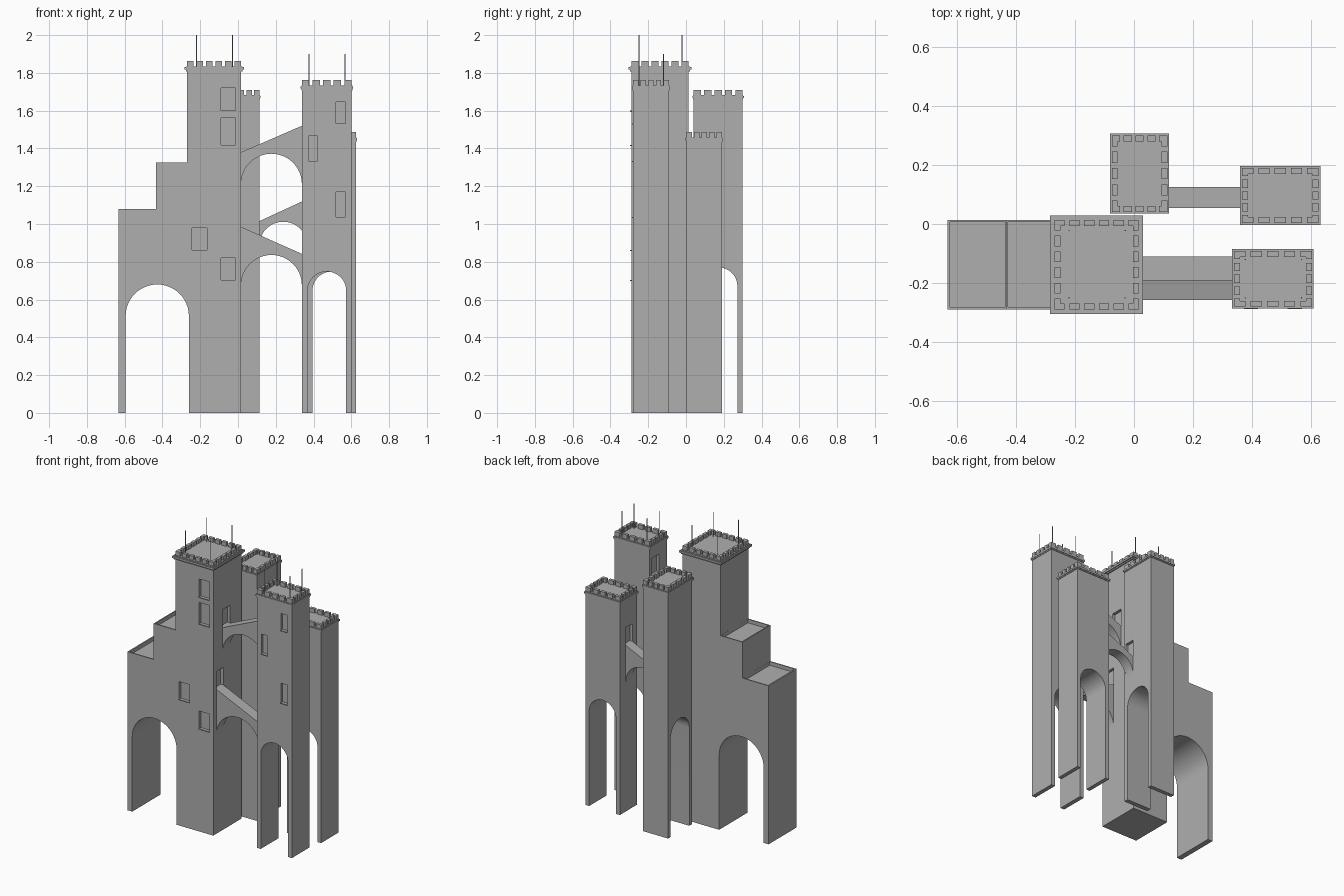
import bpy, bmesh, math
from mathutils import Vector

if "Cube" in bpy.data.objects:
    bpy.data.objects.remove(bpy.data.objects["Cube"])

stone = bpy.data.materials.new("dark_stone")
stone.diffuse_color = (0.43, 0.43, 0.43, 1)
stone.use_nodes = True
stone.node_tree.nodes["Principled BSDF"].inputs["Base Color"].default_value = stone.diffuse_color


def mesh_object(name, bm):
    bmesh.ops.recalc_face_normals(bm, faces=bm.faces)
    me = bpy.data.meshes.new(name)
    bm.to_mesh(me)
    bm.free()
    me.materials.append(stone)
    ob = bpy.data.objects.new(name, me)
    bpy.context.collection.objects.link(ob)
    return ob


def add_box(bm, x0, x1, y0, y1, z0, z1):
    vs = bmesh.ops.create_cube(bm, size=1)["verts"]
    for v in vs:
        v.co = Vector((x1 if v.co.x > 0 else x0, y1 if v.co.y > 0 else y0, z1 if v.co.z > 0 else z0))


def prism(name, pts, a, b, axis="y"):
    """Extrude an (along, z) outline through the y or x axis."""
    bm = bmesh.new()
    place = (lambda u, z, d: (u, d, z)) if axis == "y" else (lambda u, z, d: (d, u, z))
    face = bm.faces.new([bm.verts.new(place(u, z, a)) for u, z in pts])
    ext = bmesh.ops.extrude_face_region(bm, geom=[face])["geom"]
    shift = Vector(place(0, 0, b - a))
    bmesh.ops.translate(bm, verts=[v for v in ext if isinstance(v, bmesh.types.BMVert)], vec=shift)
    # extruding a lone face leaves the start cap in place only if it still exists
    return mesh_object(name, bm)


def arc(u0, u1, top, n=24):
    """Half circle between u0 and u1 (right to left) touching z = top."""
    c, r = (u0 + u1) / 2, (u1 - u0) / 2
    return [(c + r * math.cos(math.pi * i / n), top - r + r * math.sin(math.pi * i / n)) for i in range(n + 1)]


def portal(lo, hi, u0, u1, top, roofline):
    """Outline of a block standing on the ground with an arched opening."""
    return [(lo, 0), (u0, 0)] + arc(u0, u1, top)[::-1] + [(u1, 0), (hi, 0)] + roofline


def carve(ob, boxes):
    """Cut recesses out of a part."""
    bm = bmesh.new()
    for b in boxes:
        add_box(bm, *b)
    cutter = mesh_object("cutter", bm)
    cutter.hide_render = True
    mod = ob.modifiers.new("recesses", "BOOLEAN")
    mod.object, mod.operation, mod.solver = cutter, "DIFFERENCE", "EXACT"
    bpy.context.view_layer.objects.active = ob
    bpy.ops.object.modifier_apply(modifier=mod.name)
    bpy.data.objects.remove(cutter)


def spans(lo, hi, n, gap=0.45):
    """n teeth between lo and hi, gaps narrower than the teeth."""
    w = (hi - lo) / (n + (n - 1) * gap)
    return [(lo + i * w * (1 + gap), lo + i * w * (1 + gap) + w) for i in range(n)]


def battlement(name, x0, x1, y0, y1, z0, z1, z2, lip, nx, ny, t=0.02):
    """Projecting ledge with a ring of merlons, L-shaped at the corners."""
    bm = bmesh.new()
    h = (z1 - z0) / 3
    add_box(bm, x0 - lip * .5, x1 + lip * .5, y0 - lip * .5, y1 + lip * .5, z0, z0 + h)
    add_box(bm, x0 - lip, x1 + lip, y0 - lip, y1 + lip, z0 + h, z1 - h * .5)
    add_box(bm, x0 - lip * .5, x1 + lip * .5, y0 - lip * .5, y1 + lip * .5, z1 - h * .5, z1)
    for a, b in spans(x0, x1, nx):
        add_box(bm, a, b, y0, y0 + t, z1, z2)
        add_box(bm, a, b, y1 - t, y1, z1, z2)
    for i, (a, b) in enumerate(spans(y0, y1, ny)):
        if i == 0:
            a += t
        if i == ny - 1:
            b -= t
        add_box(bm, x0, x0 + t, a, b, z1, z2)
        add_box(bm, x1 - t, x1, a, b, z1, z2)
    mesh_object(name, bm)


def poles(name, xs, ys, z0, z1, r=0.0025):
    bm = bmesh.new()
    for x in xs:
        for y in ys:
            c = bmesh.ops.create_cone(bm, cap_ends=True, segments=8, radius1=r, radius2=r, depth=z1 - z0)
            bmesh.ops.translate(bm, verts=c["verts"], vec=(x, y, (z0 + z1) / 2))
    mesh_object(name, bm)


def sills(name, windows, y):
    bm = bmesh.new()
    for x0, x1, z0, z1 in windows:
        add_box(bm, x0, x1, y - 0.007, y + 0.004, z0 - 0.003, z0 + 0.003)
    mesh_object(name, bm)


def bridge(name, x0, x1, y0, y1, zl, zr, top):
    """Sloping buttress with an arched underside."""
    prism(name, arc(x0, x1, top) + [(x0, zl), (x1, zr)], y0, y1)


D = 0.02     # recess depth
H = 0.12     # doorway height

# main tower with stepped wing and gateway
MX, MY = (-0.269, 0.016), (-0.289, 0.014)
main = prism("main_tower", portal(-0.632, MX[1], -0.595, -0.26, 0.68,
             [(MX[1], 1.815), (MX[0], 1.815), (MX[0], 1.325), (-0.434, 1.325), (-0.434, 1.08), (-0.632, 1.08)]), *MY)
main_windows = [(-0.09, -0.013, 1.597, 1.72), (-0.09, -0.013, 1.415, 1.56),
                (-0.09, -0.013, 0.70, 0.82), (-0.243, -0.163, 0.86, 0.98)]
UY, LY, BY = (-0.192, -0.11), (-0.257, -0.18), (0.054, 0.126)   # bridge widths
carve(main, [(a, b, MY[0] - 0.1, MY[0] + D, c, d) for a, b, c, d in main_windows]
      + [(MX[1] - D, MX[1] + 0.1, *UY, 1.38, 1.38 + H), (MX[1] - D, MX[1] + 0.1, *LY, 0.985, 0.985 + H)]
      + [(-0.622, -0.4345, MY[0] + 0.008, MY[1] - 0.008, 1.055, 1.2),
         (-0.426, -0.2695, MY[0] + 0.008, MY[1] - 0.008, 1.30, 1.42)])
sills("main_window_sills", main_windows, MY[0])
battlement("main_battlement", *MX, *MY, 1.808, 1.835, 1.862, 0.015, 6, 6)
poles("main_poles", (-0.22, -0.03), (-0.25, -0.022), 1.83, 2.0)

# front right tower
CX, CY = (0.338, 0.602), (-0.28, -0.091)
front = prism("front_right_tower", portal(*CX, 0.368, 0.573, 0.748, [(CX[1], 1.715), (CX[0], 1.715)]), *CY)
front_windows = [(0.519, 0.568, 1.53, 1.645), (0.372, 0.42, 1.33, 1.465), (0.519, 0.568, 1.035, 1.17)]
carve(front, [(a, b, CY[0] - 0.1, CY[0] + D, c, d) for a, b, c, d in front_windows]
      + [(CX[0] - 0.1, CX[0] + D, *UY, 1.52, 1.52 + H), (CX[0] - 0.1, CX[0] + D, *LY, 0.842, 0.842 + H)])
sills("front_window_sills", front_windows, CY[0])
battlement("front_battlement", *CX, *CY, 1.708, 1.733, 1.762, 0.006, 5, 5)
poles("front_poles", (0.377, 0.567), (-0.25, -0.12), 1.73, 1.9)

# back left tower, arch running sideways
TX, TY = (-0.075, 0.113), (0.041, 0.3)
back = prism("back_left_tower", portal(*TY, 0.072, 0.272, 0.77, [(TY[1], 1.665), (TY[0], 1.665)]), *TX, axis="x")
carve(back, [(TX[1] - D, TX[1] + 0.1, *BY, 1.015, 1.015 + H)])
battlement("back_battlement", *TX, *TY, 1.66, 1.682, 1.71, 0.006, 5, 5)

# back right tower
RX, RY = (0.366, 0.624), (0.003, 0.19)
rear = prism("back_right_tower", portal(*RX, 0.394, 0.597, 0.748, [(RX[1], 1.44), (RX[0], 1.44)]), *RY)
carve(rear, [(RX[0] - 0.1, RX[0] + D, *BY, 1.132, 1.132 + H)])
battlement("rear_battlement", *RX, *RY, 1.435, 1.458, 1.486, 0.007, 5, 5)

# sloping bridges between the towers
bridge("upper_bridge", MX[1], CX[0], *UY, 1.38, 1.52, 1.372)
bridge("lower_bridge", MX[1], CX[0], *LY, 0.985, 0.842, 0.836)
bridge("back_bridge", TX[1], RX[0], *BY, 1.015, 1.132, 1.012)

# smooth the arch undersides, keep all corners sharp
for ob in bpy.context.collection.objects:
    ob.select_set(True)
bpy.ops.object.shade_smooth_by_angle(angle=math.radians(25))
